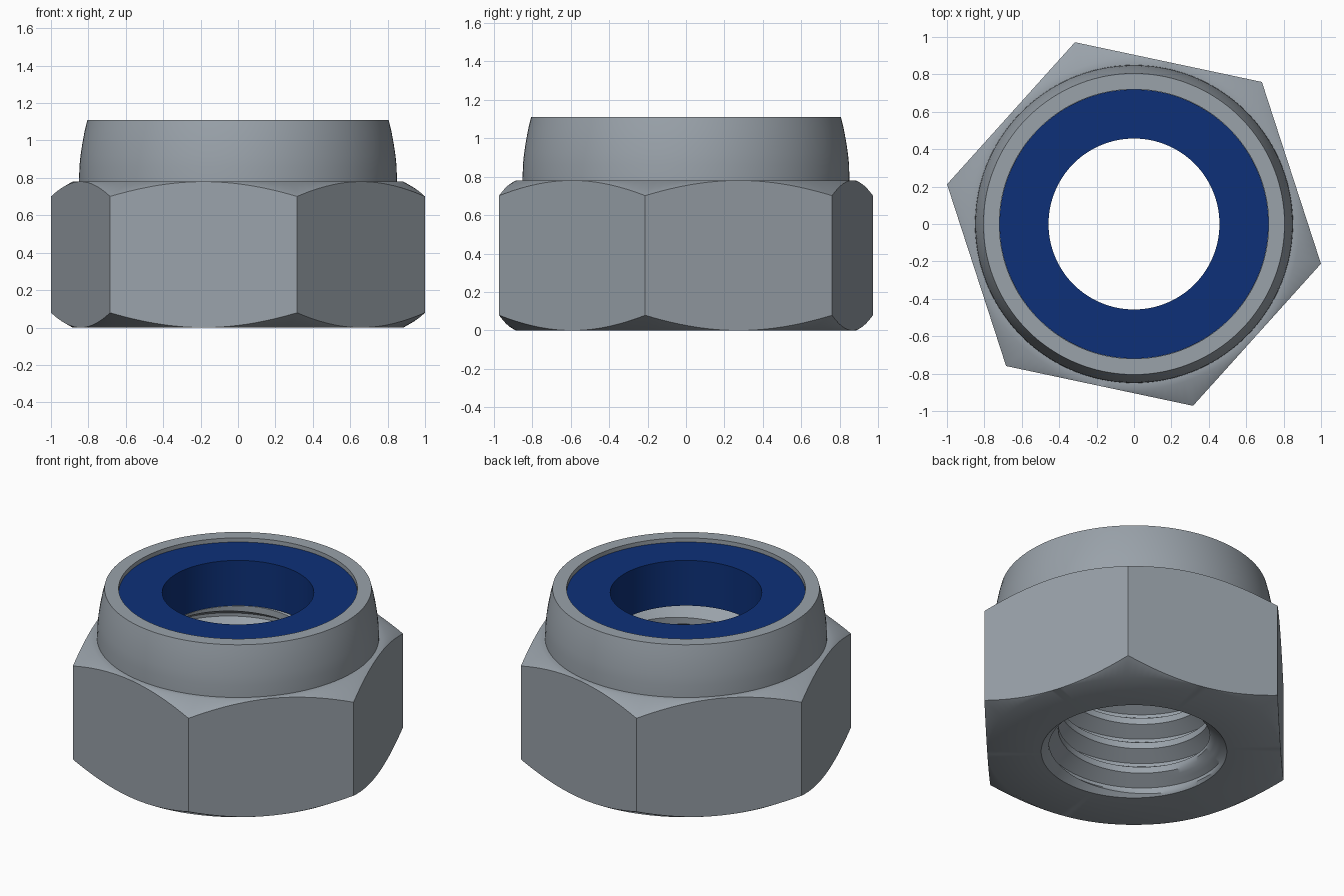
import bpy, bmesh, math

if "Cube" in bpy.data.objects:
    bpy.data.objects.remove(bpy.data.objects["Cube"])

SEG = 144                       # columns round the axis, a multiple of six
START = math.radians(-12)       # direction of the first hexagon corner
APOTHEM = 0.885
MID_TOP = 0.78                  # top of the hexagon
MINOR, MAJOR, PITCH = 0.457, 0.545, 0.17


def material(name, rgb):
    m = bpy.data.materials.new(name)
    m.diffuse_color = (*rgb, 1)
    m.use_nodes = True
    m.node_tree.nodes["Principled BSDF"].inputs["Base Color"].default_value = m.diffuse_color
    return m


def lathe(name, rows, mat):
    """Skin rows; each row is a function angle -> (radius, z)."""
    bm = bmesh.new()
    grid = []
    for row in rows:
        ring = []
        for i in range(SEG + 1):
            t = 2 * math.pi * i / SEG
            r, z = row(t)
            ring.append(bm.verts.new((r * math.cos(t + START), r * math.sin(t + START), z)))
        grid.append(ring)
    for low, high in zip(grid, grid[1:]):
        for i in range(SEG):
            bm.faces.new((low[i], low[i + 1], high[i + 1], high[i]))
    bmesh.ops.remove_doubles(bm, verts=bm.verts, dist=1e-4)
    mesh = bpy.data.meshes.new(name)
    bm.to_mesh(mesh)
    bm.free()
    mesh.materials.append(mat)
    ob = bpy.data.objects.new(name, mesh)
    bpy.context.collection.objects.link(ob)
    bpy.ops.object.select_all(action='DESELECT')
    ob.select_set(True)
    bpy.context.view_layer.objects.active = ob
    bpy.ops.object.shade_smooth_by_angle(angle=math.radians(36))
    return ob


def circle(r, z):
    return lambda t: (r, z)


def hexagon(top):
    """Hexagon outline cut by a 30 degree conical chamfer."""
    def row(t):
        r = APOTHEM / math.cos(t % (math.pi / 3) - math.pi / 6)
        drop = (r - APOTHEM) * math.tan(math.pi / 6)
        return r, MID_TOP - drop if top else drop
    return row


def thread_radius(z, t):
    u = (z / PITCH - t / (2 * math.pi)) % 1
    if u < 0.25:
        r = MINOR
    elif u < 0.5625:
        r = MINOR + (MAJOR - MINOR) * (u - 0.25) / 0.3125
    elif u < 0.6875:
        r = MAJOR
    else:
        r = MAJOR - (MAJOR - MINOR) * (u - 0.6875) / 0.3125
    return max(r, 0.56 - z)     # countersunk entry at the bottom


def thread(turn):
    def row(t):
        z = min(max(PITCH * (turn + t / (2 * math.pi)), 0), MID_TOP)
        return thread_radius(z, t), z
    return row


steel = material("steel grey", (0.32, 0.36, 0.40))
nylon = material("nylon blue", (0.004, 0.03, 0.19))

# Nut body: underside, chamfered hexagon, collar, insert pocket
rows = [circle(0.56, 0), circle(APOTHEM, 0), hexagon(False), hexagon(True),
        circle(APOTHEM, MID_TOP)]
collar = [(0.85, 0.78), (0.848, 0.86), (0.842, 0.92), (0.833, 0.98),
          (0.82, 1.05), (0.805, 1.11), (0.72, 1.11), (0.72, MID_TOP)]
rows += [circle(r, z) for r, z in collar]
# Helical thread from the pocket floor down to the underside
steps = [0.9, 0.8, 0.6875, 0.5625, 0.45, 0.35, 0.25, 0.12, 0]
rows += [thread(k + s) for k in range(5, -3, -1) for s in steps]
lathe("nut_body", rows, steel)

# Locking ring, seated slightly below the collar rim
ring = [(MINOR, 0.782), (0.719, 0.782), (0.719, 1.083), (MINOR, 1.083), (MINOR, 0.782)]
lathe("locking_insert", [circle(r, z) for r, z in ring], nylon)
